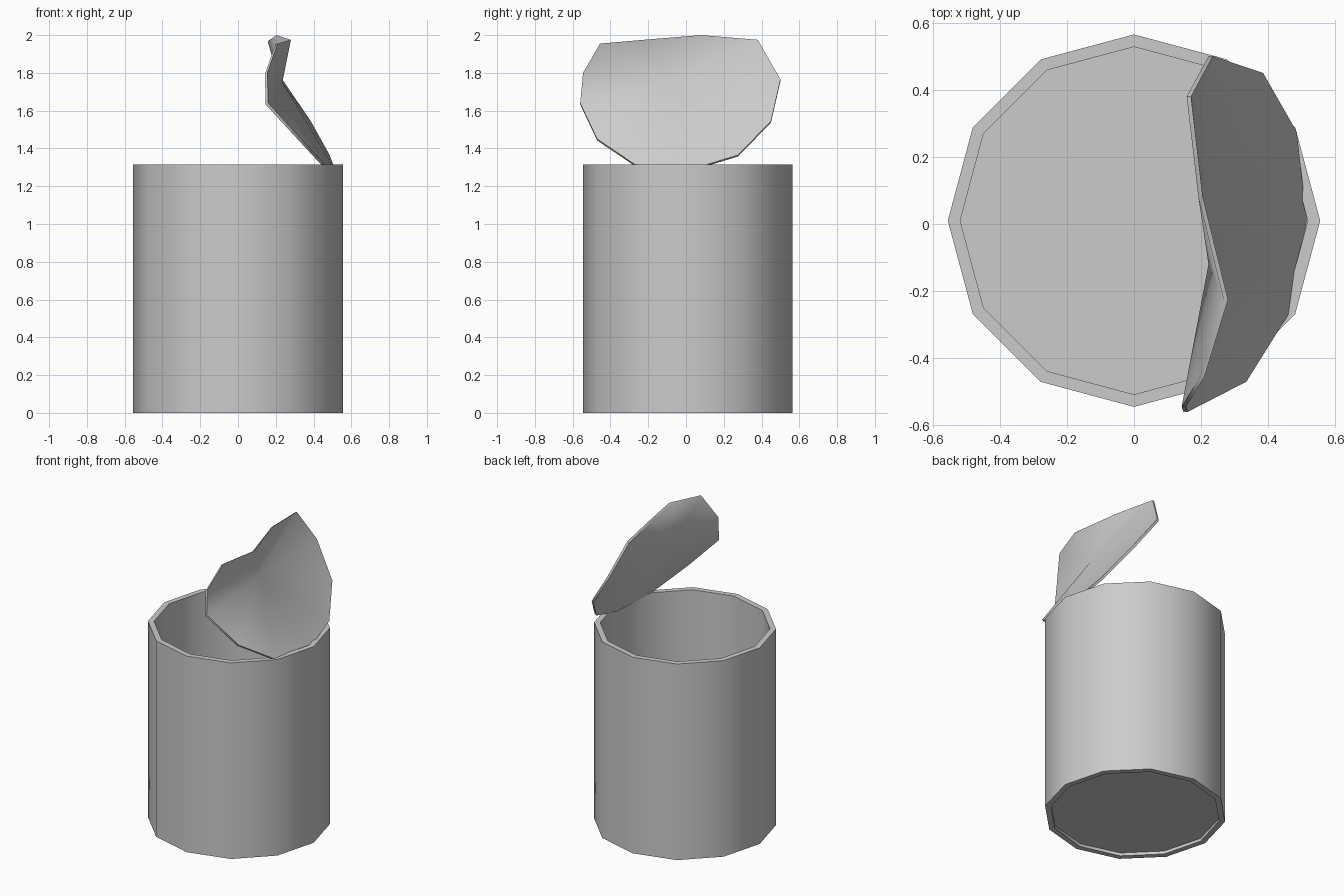
import bpy, bmesh, math
from mathutils import Vector

if "Cube" in bpy.data.objects:
    bpy.data.objects.remove(bpy.data.objects["Cube"])

SIDES = 12
CENTRE_Y = 0.01

metal = bpy.data.materials.new("tin_grey")
metal.use_nodes = True
GREY = (0.6, 0.6, 0.6, 1)
metal.diffuse_color = GREY
metal.node_tree.nodes["Principled BSDF"].inputs["Base Color"].default_value = GREY


def finish(name, bm, angle):
    bmesh.ops.recalc_face_normals(bm, faces=bm.faces)
    mesh = bpy.data.meshes.new(name)
    bm.to_mesh(mesh)
    bm.free()
    mesh.materials.append(metal)
    obj = bpy.data.objects.new(name, mesh)
    bpy.context.collection.objects.link(obj)
    bpy.ops.object.select_all(action='DESELECT')
    obj.select_set(True)
    bpy.context.view_layer.objects.active = obj
    bpy.ops.object.shade_smooth_by_angle(angle=math.radians(angle))
    return obj


def ring(bm, radius, z):
    steps = [2 * math.pi * i / SIDES for i in range(SIDES)]
    return [bm.verts.new((radius * math.cos(a), CENTRE_Y + radius * math.sin(a), z))
            for a in steps]


# Can: thick wall with an open top and a recessed base
bm = bmesh.new()
OUTER, INNER, HEIGHT = 0.555, 0.518, 1.315
profile = [(INNER, 0.02), (INNER, 0), (OUTER, 0), (OUTER, HEIGHT), (INNER, HEIGHT), (INNER, 0.03)]
rings = [ring(bm, r, z) for r, z in profile]
for a, b in zip(rings, rings[1:]):
    for i in range(SIDES):
        j = (i + 1) % SIDES
        bm.faces.new((a[i], a[j], b[j], b[i]))
bm.faces.new(rings[0])
bm.faces.new(rings[-1])
finish("can_body", bm, 40)

# Lid: creased twelve-sided sheet, fanned about its dent and given thickness
rim = [(0.235, 0.5, 1.765), (0.17, 0.38, 1.975), (0.205, 0.08, 2.0),
       (0.28, -0.225, 1.975), (0.21, -0.455, 1.955), (0.155, -0.545, 1.80),
       (0.16, -0.56, 1.64), (0.335, -0.47, 1.45), (0.46, -0.27, 1.315),
       (0.515, 0.01, 1.285), (0.485, 0.275, 1.365), (0.385, 0.45, 1.545)]
bm = bmesh.new()
dent = bm.verts.new((0.235, -0.12, 1.75))
edge = [bm.verts.new(p) for p in rim]
faces = [bm.faces.new((dent, edge[i], edge[(i + 1) % SIDES])) for i in range(SIDES)]

# Inner skin sits slightly behind the outer one
shift = Vector((-0.013, 0, -0.008))
back_dent = bm.verts.new(dent.co + shift)
back = [bm.verts.new(v.co + shift) for v in edge]
for i in range(SIDES):
    j = (i + 1) % SIDES
    bm.faces.new((back_dent, back[j], back[i]))
    bm.faces.new((edge[i], back[i], back[j], edge[j]))
finish("open_lid", bm, 60)
